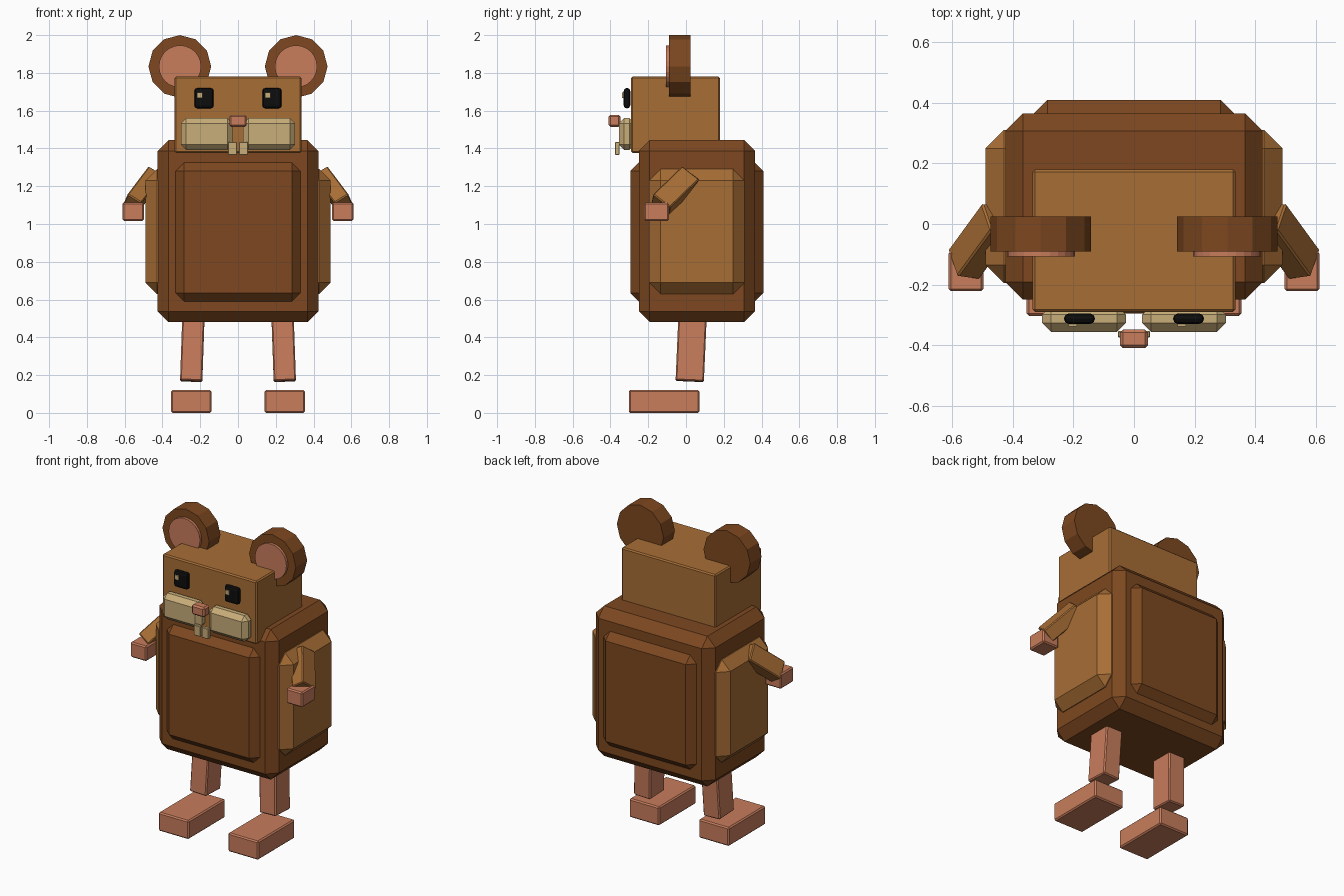
import bpy, bmesh, math
from mathutils import Matrix, Vector

if "Cube" in bpy.data.objects:
    bpy.data.objects.remove(bpy.data.objects["Cube"])


def material(name, rgb):
    m = bpy.data.materials.new(name)
    m.use_nodes = True
    col = (*rgb, 1)
    m.diffuse_color = col
    m.node_tree.nodes["Principled BSDF"].inputs["Base Color"].default_value = col
    return m


dark_fur = material("dark brown fur", (0.205, 0.064, 0.014))
light_fur = material("light brown fur", (0.39, 0.155, 0.036))
pink = material("pink skin", (0.58, 0.205, 0.107))
cream = material("cream", (0.58, 0.42, 0.19))
black = material("eye black", (0.004, 0.004, 0.004))


def finish(bm, name, mat, matrix=None):
    bmesh.ops.recalc_face_normals(bm, faces=bm.faces)
    mesh = bpy.data.meshes.new(name)
    bm.to_mesh(mesh)
    bm.free()
    mesh.materials.append(mat)
    ob = bpy.data.objects.new(name, mesh)
    bpy.context.collection.objects.link(ob)
    if matrix:
        ob.matrix_world = matrix
    return ob


def block(name, mat, size, matrix, bevel, segments=1):
    """Chamfered box of a given size, placed by a matrix."""
    bm = bmesh.new()
    bmesh.ops.create_cube(bm, size=1)
    bmesh.ops.scale(bm, vec=size, verts=bm.verts)
    if bevel:
        bmesh.ops.bevel(bm, geom=bm.edges[:], offset=bevel, segments=segments,
                        profile=0.5, affect='EDGES')
    return finish(bm, name, mat, matrix)


def box(name, mat, x, y, z, bevel=0.008, segments=1):
    """Chamfered box from its extent on each axis."""
    lo, hi = Vector((x[0], y[0], z[0])), Vector((x[1], y[1], z[1]))
    return block(name, mat, hi - lo, Matrix.Translation((lo + hi) / 2), bevel, segments)


def disc(name, mat, sides, radius, x, z, y0, y1):
    """Flat cylinder facing the front, with a vertex at the top."""
    bm = bmesh.new()
    bmesh.ops.create_cone(bm, cap_ends=True, segments=sides, radius1=radius,
                          radius2=radius, depth=y1 - y0)
    place = Matrix.Translation((x, (y0 + y1) / 2, z)) @ Matrix.Rotation(math.pi / 2, 4, 'X')
    return finish(bm, name, mat, place)


def span(s, a, b):
    return tuple(sorted((s * a, s * b)))


# Torso with raised front/back panel and flank panels
box("torso", dark_fur, (-0.425, 0.425), (-0.25, 0.365), (0.48, 1.445), 0.058)
box("belly_and_back_panel", dark_fur, (-0.33, 0.33), (-0.295, 0.41), (0.59, 1.325), 0.045)
box("flank_panels", light_fur, (-0.49, 0.49), (-0.195, 0.31), (0.63, 1.29), 0.06)

# Head and nose
box("head", light_fur, (-0.335, 0.335), (-0.29, 0.18), (1.375, 1.78))
box("nose", pink, (-0.046, 0.046), (-0.41, -0.348), (1.514, 1.578), 0.01)

for s, side in ((1, "left"), (-1, "right")):
    # Ears
    disc(side + "_ear", dark_fur, 12, 0.166, s * 0.308, 1.834, -0.09, 0.025)
    disc(side + "_inner_ear", pink, 24, 0.112, s * 0.307, 1.834, -0.107, -0.08)

    # Face
    ex = s * 0.18
    box(side + "_eye", black, (ex - 0.051, ex + 0.051), (-0.33, -0.295), (1.612, 1.72), 0.016, 2)
    box(side + "_eye_glint", cream, (ex - 0.036, ex - 0.008), (-0.338, -0.328), (1.667, 1.695), 0)
    box(side + "_cheek", cream, span(s, 0.027, 0.303), (-0.356, -0.27), (1.392, 1.56), 0.029)
    box(side + "_tooth", cream, span(s, 0.005, 0.053), (-0.375, -0.353), (1.366, 1.434), 0.003)

    # Arm slanting out, forward and down to the hand
    along = Vector((0.113, -0.155, -0.15))
    start = Vector((0.45, 0.02, 1.25))
    z_axis = along.normalized()
    y_axis = Vector((0.03, 0.095, -0.07))
    y_axis = (y_axis - z_axis * y_axis.dot(z_axis)).normalized()
    x_axis = y_axis.cross(z_axis)
    place = Matrix((x_axis, y_axis, z_axis)).transposed().to_4x4()
    place.translation = start + along / 2
    arm = block(side + "_arm", light_fur, (0.088, 0.118, along.length), place, 0.006)
    arm.data.transform(place)
    arm.matrix_world = Matrix.Identity(4)
    if s < 0:
        arm.data.transform(Matrix.Scale(-1, 4, (1, 0, 0)))
        arm.data.flip_normals()
    box(side + "_hand", pink, span(s, 0.497, 0.612), (-0.222, -0.09), (1.017, 1.114))

    # Leg, slightly tilted, and foot
    tilt = Matrix.Rotation(math.radians(2.5), 4, 'X') @ Matrix.Rotation(math.radians(-2 * s), 4, 'Y')
    tilt = Matrix.Rotation(math.radians(-2.5), 4, 'X') @ Matrix.Rotation(math.radians(-2 * s), 4, 'Y')
    tilt.translation = (s * 0.242, 0.027, 0.335)
    block(side + "_leg", pink, (0.118, 0.15, 0.335), tilt, 0.007)
    box(side + "_foot", pink, span(s, 0.14, 0.355), (-0.303, 0.072), (0.0, 0.12))
